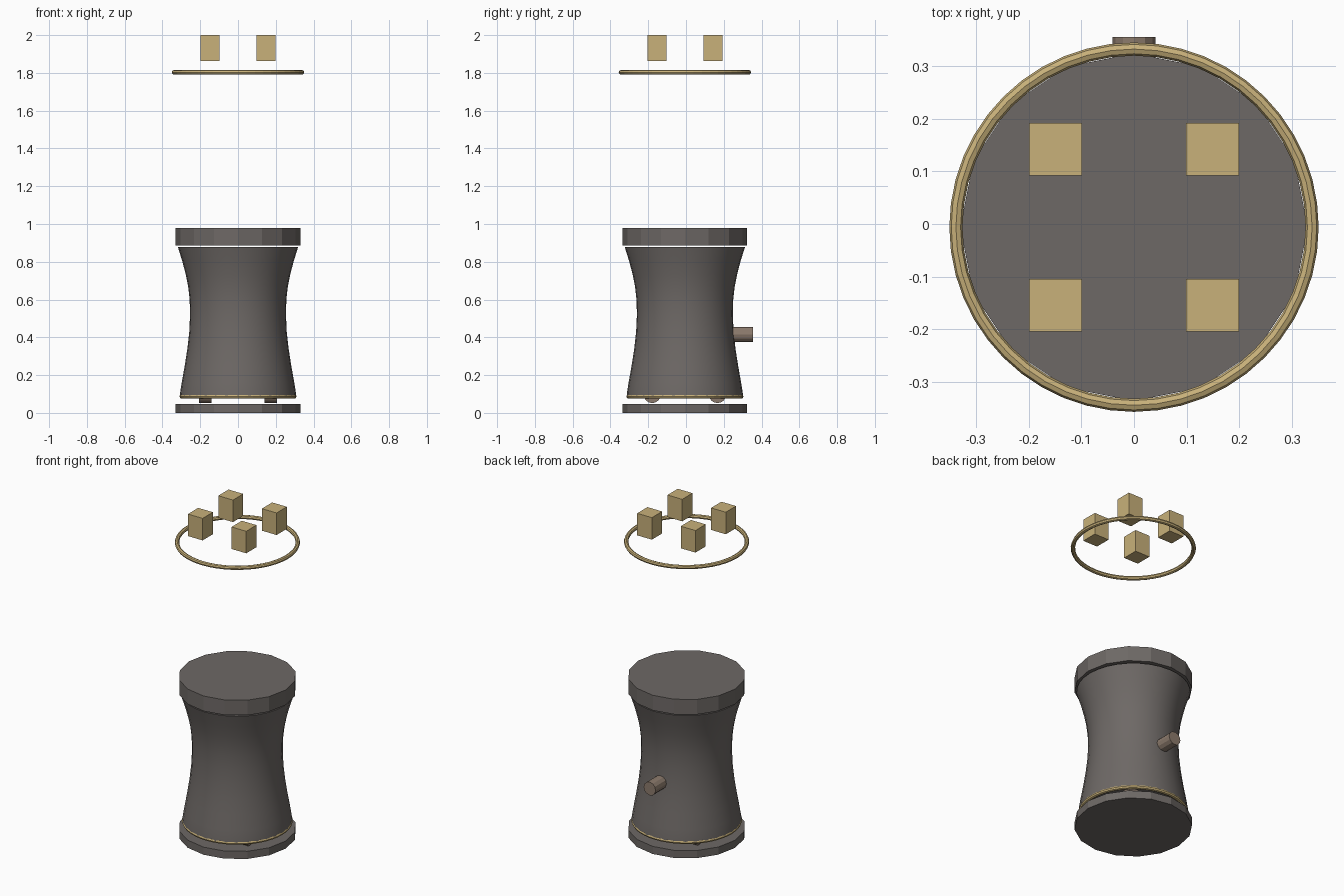
import bpy, bmesh, math
from mathutils import Matrix

if "Cube" in bpy.data.objects:
    bpy.data.objects.remove(bpy.data.objects["Cube"])

CY = -0.006  # y of the main axis


def mat(name, rgb):
    m = bpy.data.materials.new(name)
    m.diffuse_color = (*rgb, 1)
    m.use_nodes = True
    m.node_tree.nodes["Principled BSDF"].inputs["Base Color"].default_value = m.diffuse_color
    return m


GREY = mat("dark_grey", (0.155, 0.140, 0.132))
GOLD = mat("pale_gold", (0.58, 0.44, 0.195))
BROWN = mat("dull_brown", (0.26, 0.195, 0.15))


def add(name, bm, material):
    bmesh.ops.recalc_face_normals(bm, faces=bm.faces[:])
    me = bpy.data.meshes.new(name)
    bm.to_mesh(me)
    bm.free()
    me.materials.append(material)
    ob = bpy.data.objects.new(name, me)
    bpy.context.collection.objects.link(ob)
    return ob


def cylinder(name, r, depth, loc, material, sides, axis='Z'):
    rot = {'Z': Matrix(), 'X': Matrix.Rotation(math.pi / 2, 4, 'Y'),
           'Y': Matrix.Rotation(math.pi / 2, 4, 'X')}[axis]
    bm = bmesh.new()
    bmesh.ops.create_cone(bm, cap_ends=True, segments=sides, radius1=r, radius2=r,
                          depth=depth, matrix=Matrix.Translation(loc) @ rot)
    return add(name, bm, material)


def lathe(name, profile, sides, material, closed=False):
    """Revolve (radius, z) points; closed joins the last loop to the first."""
    bm = bmesh.new()
    loops = [[bm.verts.new((r * math.cos(2 * math.pi * i / sides),
                            CY + r * math.sin(2 * math.pi * i / sides), z))
              for i in range(sides)] for r, z in profile]
    pairs = list(zip(loops, loops[1:] + loops[:1]))
    for a, b in pairs if closed else pairs[:-1]:
        for i in range(sides):
            j = (i + 1) % sides
            bm.faces.new((a[i], a[j], b[j], b[i]))
    if not closed:
        bm.faces.new(loops[0])
        bm.faces.new(loops[-1])
    return add(name, bm, material)


def ring(name, major, minor, z, sides):
    pts = [(major + minor * math.cos(math.pi * k / 4), z + minor * math.sin(math.pi * k / 4))
           for k in range(8)]
    return lathe(name, pts, sides, GOLD, closed=True)


# base plate and lid
cylinder("base_plate", 0.33, 0.047, (0, CY, 0.0235), GREY, 16)
cylinder("lid", 0.33, 0.093, (0, CY, 0.9335), GREY, 16)

# waisted body
body = lathe("body", [(0.308, 0.088), (0.306, 0.11), (0.298, 0.16), (0.282, 0.25),
                      (0.268, 0.34), (0.258, 0.43), (0.254, 0.52), (0.256, 0.60),
                      (0.264, 0.67), (0.276, 0.73), (0.294, 0.80), (0.318, 0.877)], 32, GREY)
bpy.context.view_layer.objects.active = body
body.select_set(True)
bpy.ops.object.shade_smooth_by_angle(angle=math.radians(35))

# rings: foot trim and floating upper ring
ring("foot_ring", 0.298, 0.012, 0.087, 48)
ring("upper_ring", 0.338, 0.0125, 1.803, 48)

# side peg at the back
cylinder("back_peg", 0.041, 0.145, (0, 0.2825, 0.415), BROWN, 12, 'Y')

# wheels under the body and floating blocks
for sx, side in ((-1, "left"), (1, "right")):
    for sy, end in ((-1, "front"), (1, "back")):
        cylinder(f"wheel_{end}_{side}", 0.046, 0.065,
                 (sx * 0.173, CY + sy * 0.173, 0.098), BROWN, 16, 'X')
        bm = bmesh.new()
        bmesh.ops.create_cube(bm, size=1, matrix=Matrix.Translation(
            (sx * 0.149, CY + sy * 0.148, 1.932)) @ Matrix.Diagonal((0.1, 0.1, 0.136, 1)))
        add(f"block_{end}_{side}", bm, GOLD)
